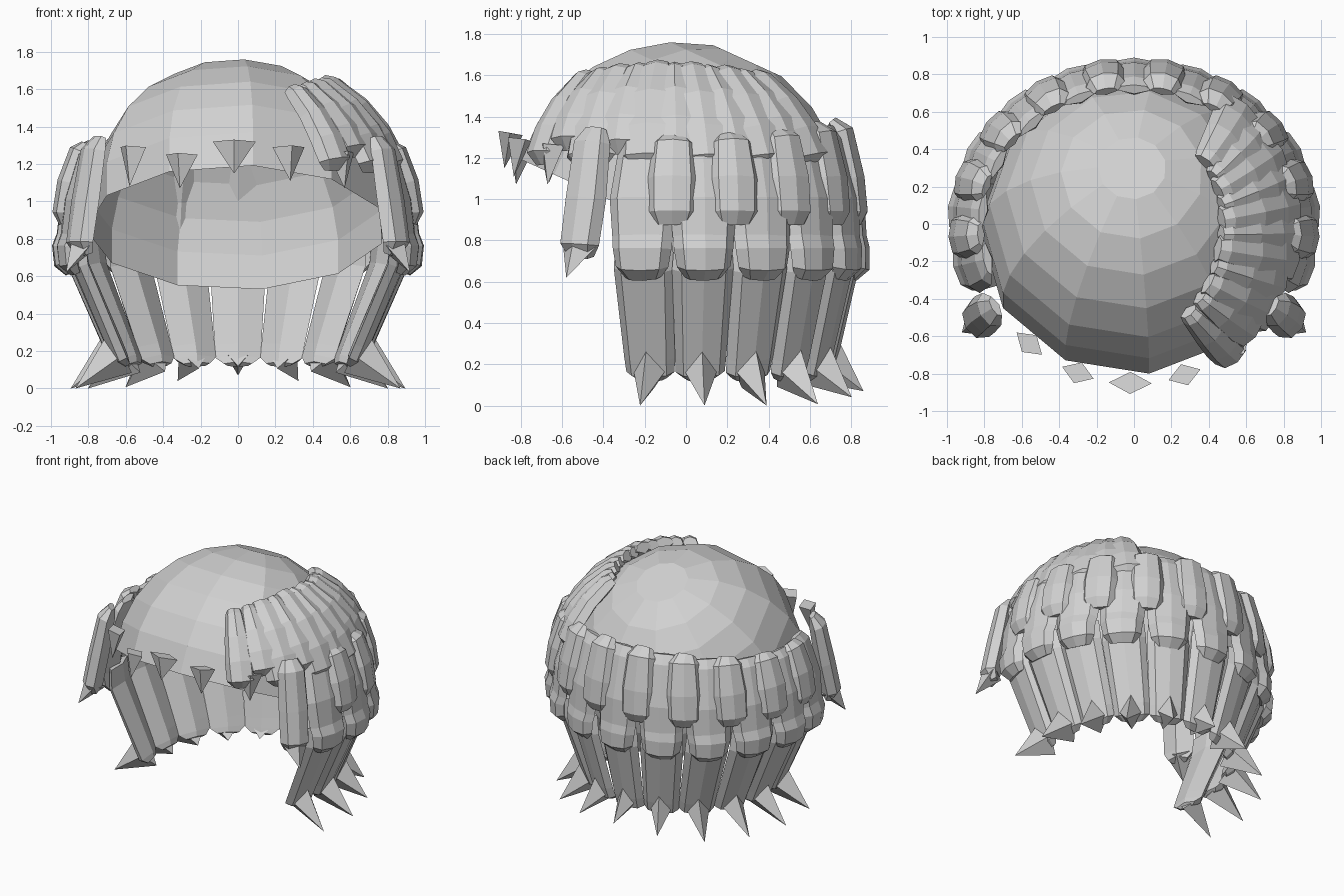
import bpy, bmesh, math
from mathutils import Vector, Matrix

if "Cube" in bpy.data.objects:
    bpy.data.objects.remove(bpy.data.objects["Cube"])

hair = bpy.data.materials.new("hair_grey")
hair.use_nodes = True
colour = (0.64, 0.64, 0.64, 1)
hair.diffuse_color = colour
hair.node_tree.nodes["Principled BSDF"].inputs["Base Color"].default_value = colour

HEAD = Vector((-0.01, -0.03, 0.95))
RADIUS = 0.8


def finish(name, bm, closed=True):
    if closed:
        bmesh.ops.recalc_face_normals(bm, faces=bm.faces)
    mesh = bpy.data.meshes.new(name)
    bm.to_mesh(mesh)
    bm.free()
    mesh.materials.append(hair)
    obj = bpy.data.objects.new(name, mesh)
    bpy.context.collection.objects.link(obj)
    return obj


def lock(name, path, widths, depths):
    """Sweep a ridged hexagon along a path, its ridge facing away from the head."""
    section = [(-0.5, -0.1), (-0.36, 0.34), (0, 0.5), (0.36, 0.34), (0.5, -0.1), (0, -0.5)]
    bm = bmesh.new()
    rings = []
    for i, p in enumerate(path):
        along = (path[min(i + 1, len(path) - 1)] - path[max(i - 1, 0)]).normalized()
        out = p - HEAD
        out = (out - along * out.dot(along)).normalized()
        side = along.cross(out)
        rings.append([bm.verts.new(p + side * u * widths[i] + out * v * depths[i])
                      for u, v in section])
    for a, b in zip(rings, rings[1:]):
        for k in range(6):
            n = (k + 1) % 6
            bm.faces.new((a[k], a[n], b[n], b[k]))
    bm.faces.new(rings[0])
    bm.faces.new(rings[-1])
    return finish(name, bm)


def spike(name, base, tip, side, width, height):
    """Four-sided pyramid with a diamond base."""
    bm = bmesh.new()
    axis = (tip - base).normalized()
    up = axis.cross(side).normalized()
    corners = [bm.verts.new(base + d) for d in
               (side * width / 2, up * height / 2, -side * width / 2, -up * height / 2)]
    point = bm.verts.new(tip)
    bm.faces.new(corners)
    for k in range(4):
        bm.faces.new((corners[k], corners[(k + 1) % 4], point))
    return finish(name, bm)


def around(angle, rx, ry, z):
    """Point on an oval about the head; high points sink a little at the sides."""
    a = math.radians(angle)
    sink = 0.27 * max(0, z - 1.1) * math.cos(a) ** 2
    return Vector((rx * math.cos(a), ry * math.sin(a), z - sink))


# Scalp cap: open dome tipped towards the back
bm = bmesh.new()
tilt = Matrix.Rotation(math.radians(-24.5), 3, 'X')
SEGMENTS = 11
rings = []
for polar in (13, 28, 42, 56, 70, 83, 97):
    t = math.radians(polar)
    ring = []
    for s in range(SEGMENTS):
        a = math.radians(s * 360 / SEGMENTS - 83.5)
        v = Vector((math.sin(t) * math.cos(a), math.sin(t) * math.sin(a), math.cos(t)))
        ring.append(bm.verts.new(HEAD + tilt @ v * RADIUS * 1.015))
    rings.append(ring)
bm.faces.new(rings[0])
for a, b in zip(rings, rings[1:]):
    for s in range(SEGMENTS):
        n = (s + 1) % SEGMENTS
        bm.faces.new((a[s], b[s], b[n], a[n]))
finish("scalp_cap", bm, closed=False)

# Rows of hanging locks: stations are (x radius, y radius, height), then widths and depths
STEP = 21
rows = {
    "upper_lock": ([(.82, .72, 1.38), (.85, .77, 1.33), (.91, .82, 1.10), (.94, .84, .94), (.93, .83, .88)],
                   [.13, .21, .25, .24, .18], [.05, .11, .12, .11, .06]),
    "middle_lock": ([(.81, .72, 1.36), (.83, .74, 1.29), (.90, .81, 1.0), (.92, .82, .82),
                     (.94, .83, .76), (.93, .83, .67), (.90, .80, .62)],
                    [.18, .28, .33, .30, .29, .26, .18], [.05, .10, .11, .11, .12, .12, .06]),
    "lower_lock": ([(.88, .79, .80), (.87, .79, .66), (.68, .69, .23), (.65, .67, .16), (.62, .64, .13)],
                   [.28, .30, .25, .24, .15], [.07, .09, .09, .09, .04]),
}
for name, (stations, widths, depths) in rows.items():
    staggered = name == "upper_lock"
    count = 10 if staggered else 11
    for i in range(count):
        angle = 90 + (i - (count - 1) / 2) * STEP
        path = [around(angle, *s) for s in stations]
        lock(f"{name}_{i + 1}", path, widths, depths)
        if name == "lower_lock":
            # Flicked tip at the end of each lower lock, higher towards the back
            a = math.radians(angle)
            side = Vector((-math.sin(a), math.cos(a), 0))
            rise = .07 * math.sin(a) ** 8
            spike(f"lower_tip_{i + 1}", around(angle, .66, .67, .18 + rise / 2),
                  around(angle, .90, .86, rise), side, .17, .24)

# Side locks framing the face, each with a pointed tip
for label, sx in (("left", 1), ("right", -1)):
    points = [(.74, -.44, 1.34), (.77, -.46, 1.27), (.81, -.49, 1.0), (.84, -.52, .78), (.82, -.51, .72)]
    lock(f"{label}_face_lock", [Vector((x * sx, y, z)) for x, y, z in points],
         [.12, .20, .22, .21, .14], [.05, .12, .14, .14, .07])
    spike(f"{label}_face_tip", Vector((.83 * sx, -.51, .78)), Vector((.92 * sx, -.58, .62)),
          Vector((.5 * sx, .85, 0)).normalized(), .20, .15)


# Swept fringe: locks fan from the side parting down over the left of the head
def fringe(name, x, y, angle, height, lift, widths):
    z = HEAD.z + math.sqrt(RADIUS ** 2 - x * x - (y - HEAD.y) ** 2)
    start = Vector((x, y, z)) - HEAD
    end = around(angle, .88, .85, height) - HEAD
    path = []
    for t in (0, .08, .4, .7, .92, 1):
        direction = start.normalized().slerp(end.normalized(), t)
        path.append(HEAD + direction * (RADIUS + lift + (.06 * t if t < 1 else .03)))
    lock(name, path, widths, [.08, .12, .13, .13, .12, .05])


PARTING = [(.28, -.45), (.38, -.30), (.43, -.13), (.45, .02), (.43, .17), (.37, .31)]
for i, (x, y) in enumerate(PARTING):
    front = .75 if i == 0 else 1
    fringe(f"fringe_lock_{i + 1}", x, y, -54 + i * 20.4, 1.18, .035,
           [w * front for w in (.14, .17, .23, .27, .27, .17)])

# Shorter fringe locks filling between the long ones
for i, (a, b) in enumerate(zip(PARTING, PARTING[1:])):
    fringe(f"short_fringe_lock_{i + 1}", (a[0] + b[0]) / 2 + .01, (a[1] + b[1]) / 2,
           -43.8 + i * 20.4, 1.28, .03, [.10, .14, .20, .24, .22, .14])

# Small pointed tufts along the front hairline
for i, (x, top, tip) in enumerate([(-.56, 1.31, 1.08), (-.30, 1.27, 1.07), (-.02, 1.34, 1.15),
                                   (.27, 1.31, 1.11), (.55, 1.28, 1.07)]):
    y = -math.sqrt(.85 ** 2 - x * x)
    out = Vector((x, y, 0)).normalized()
    side = Vector((-out.y, out.x, 0))
    width = .23 if abs(x) < .1 else .18
    spike(f"hairline_tuft_{i + 1}", Vector((x, y, top - .02)),
          Vector((x, y, tip)) + out * .03, side, width, .12)
